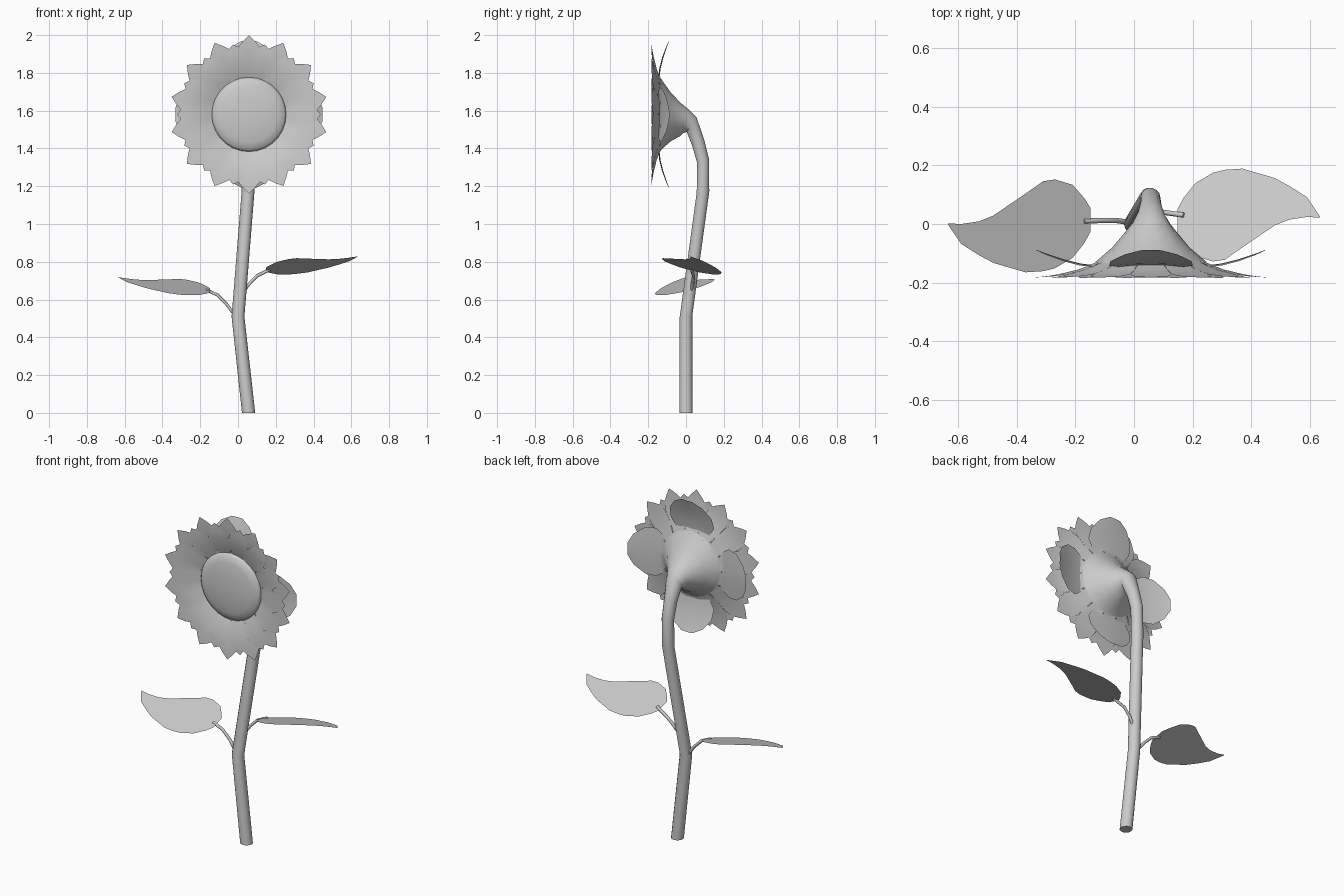
import bpy, bmesh
from math import sin, cos, pi, radians
from mathutils import Vector, Matrix

if "Cube" in bpy.data.objects:
    bpy.data.objects.remove(bpy.data.objects["Cube"])

FX, FZ = 0.058, 1.58            # flower centre


def make(name, verts, faces, angle=50):
    me = bpy.data.meshes.new(name)
    me.from_pydata(verts, [], faces)
    bm = bmesh.new()
    bm.from_mesh(me)
    bmesh.ops.remove_doubles(bm, verts=bm.verts, dist=0.0005)
    bm.to_mesh(me)
    bm.free()
    ob = bpy.data.objects.new(name, me)
    bpy.context.collection.objects.link(ob)
    bpy.ops.object.select_all(action='DESELECT')
    ob.select_set(True)
    bpy.context.view_layer.objects.active = ob
    bpy.ops.object.shade_smooth_by_angle(angle=radians(angle))
    return ob


def loft(name, rings, sides, caps):
    """rings: (centre x, y, z, radius, tilt); tilt 0 faces up, 90 faces front."""
    verts, faces = [], []
    for x, y, z, r, tilt in rings:
        t = radians(tilt)
        v = Vector((0, cos(t), sin(t)))
        for k in range(sides):
            a = 2 * pi * k / sides
            verts.append(Vector((x + r * cos(a), y, z)) + v * r * sin(a))
    for i in range(len(rings) - 1):
        for k in range(sides):
            a, b = i * sides + k, i * sides + (k + 1) % sides
            faces.append((a, b, b + sides, a + sides))
    if 'start' in caps:
        faces.append(tuple(reversed(range(sides))))
    if 'end' in caps:
        n = (len(rings) - 1) * sides
        faces.append(tuple(range(n, n + sides)))
    return make(name, verts, faces)


def strip(rows):
    """Quads over a grid of points."""
    c = len(rows[0])
    verts = [p for row in rows for p in row]
    faces = [(i * c + j, (i + 1) * c + j, (i + 1) * c + j + 1, i * c + j + 1)
             for i in range(len(rows) - 1) for j in range(c - 1)]
    return verts, faces


def radial_blades(name, stations, count, start, cup=0.0):
    """Blades around the flower centre; stations: (radius, y, half width)."""
    verts, faces = [], []
    for k in range(count):
        a = radians(start) + 2 * pi * k / count
        d, t = Vector((cos(a), 0, sin(a))), Vector((-sin(a), 0, cos(a)))
        rows = [[Vector((FX, y + cup * s * s * w, FZ)) + d * r + t * (w * s)
                 for s in (-1, -0.5, 0, 0.5, 1)] for r, y, w in stations]
        v, f = strip(rows)
        n = len(verts)
        verts += v
        faces += [tuple(i + n for i in q) for q in f]
    return make(name, verts, faces)


# stem flaring into the flower back
loft("stem", [
    (0.056, 0, 0, 0.035, 0), (0, 0, 0.51, 0.034, 2),
    (0.053, 0.09, 1.17, 0.034, 2), (0.056, 0.09, 1.335, 0.034, 10),
    (0.057, 0.063, 1.435, 0.037, 30), (FX, 0.03, 1.526, 0.048, 57),
    (FX, 0.0, 1.543, 0.066, 76), (FX, -0.03, 1.552, 0.09, 88),
    (FX, -0.08, 1.567, 0.132, 90), (FX, -0.13, FZ, 0.19, 90)], 14, ['start'])

# domed seed disc
loft("seed_disc", [(FX, y, FZ, r, 90) for r, y in (
    (0.18, -0.125), (0.196, -0.138), (0.197, -0.15), (0.186, -0.162),
    (0.15, -0.172), (0.08, -0.18), (0.0, -0.183))], 28, ['start'])

# two staggered petal rows
step = 360 / 14
radial_blades("back_petals", [
    (0.17, -0.125, 0.035), (0.24, -0.155, 0.055), (0.31, -0.172, 0.07),
    (0.35, -0.178, 0.062), (0.385, -0.181, 0.035), (0.42, -0.183, 0)], 14, 90)
radial_blades("front_petals", [
    (0.17, -0.135, 0.036), (0.22, -0.156, 0.05), (0.29, -0.176, 0.066),
    (0.33, -0.181, 0.055), (0.355, -0.183, 0.032), (0.38, -0.184, 0)],
    14, 90 + step / 2)

# four broad sepals behind the petals
radial_blades("sepals", [
    (0.14, -0.145, 0.05), (0.18, -0.142, 0.105), (0.24, -0.135, 0.143),
    (0.30, -0.12, 0.138), (0.36, -0.1, 0.092), (0.39, -0.088, 0.035)],
    4, 90, cup=-0.05)

# two leaves, the second turned half way round and lower
LEAF = [(0.148, -0.03, 0.05), (0.17, -0.065, 0.09), (0.21, -0.11, 0.14),
        (0.27, -0.128, 0.175), (0.31, -0.122, 0.185), (0.37, -0.08, 0.189),
        (0.48, -0.005, 0.157), (0.53, 0.015, 0.13), (0.59, 0.024, 0.092),
        (0.635, 0.022, 0.026)]
for name, turn, off in (("right_leaf", 0, (0, 0, 0)),
                        ("left_leaf", pi, (0, 0.024, -0.11))):
    m = Matrix.Translation(off) @ Matrix.Rotation(turn, 4, 'Z')
    rows = []
    for x, lo, hi in LEAF:
        ys = [lo + (hi - lo) * s / 4 for s in range(5)]
        rows.append([m @ Vector((x, y, 0.787 + 0.15 * (x - 0.37)
                                 - 0.27 * (y - 0.03))) for y in ys])
    make(name, *strip(rows))

# leaf stalks
for name, pts in (
        ("right_leaf_stalk", [(0.02, 0.025, 0.63), (0.06, 0.035, 0.685),
                              (0.1, 0.04, 0.725), (0.17, 0.03, 0.76)]),
        ("left_leaf_stalk", [(-0.015, 0.005, 0.515), (-0.06, 0.012, 0.575),
                             (-0.11, 0.012, 0.625), (-0.17, 0.01, 0.652)])):
    cu = bpy.data.curves.new(name, 'CURVE')
    cu.dimensions = '3D'
    cu.bevel_depth = 0.009
    cu.bevel_resolution = 1
    cu.use_fill_caps = True
    sp = cu.splines.new('POLY')
    sp.points.add(len(pts) - 1)
    for p, co in zip(sp.points, pts):
        p.co = (*co, 1)
    bpy.context.collection.objects.link(bpy.data.objects.new(name, cu))
